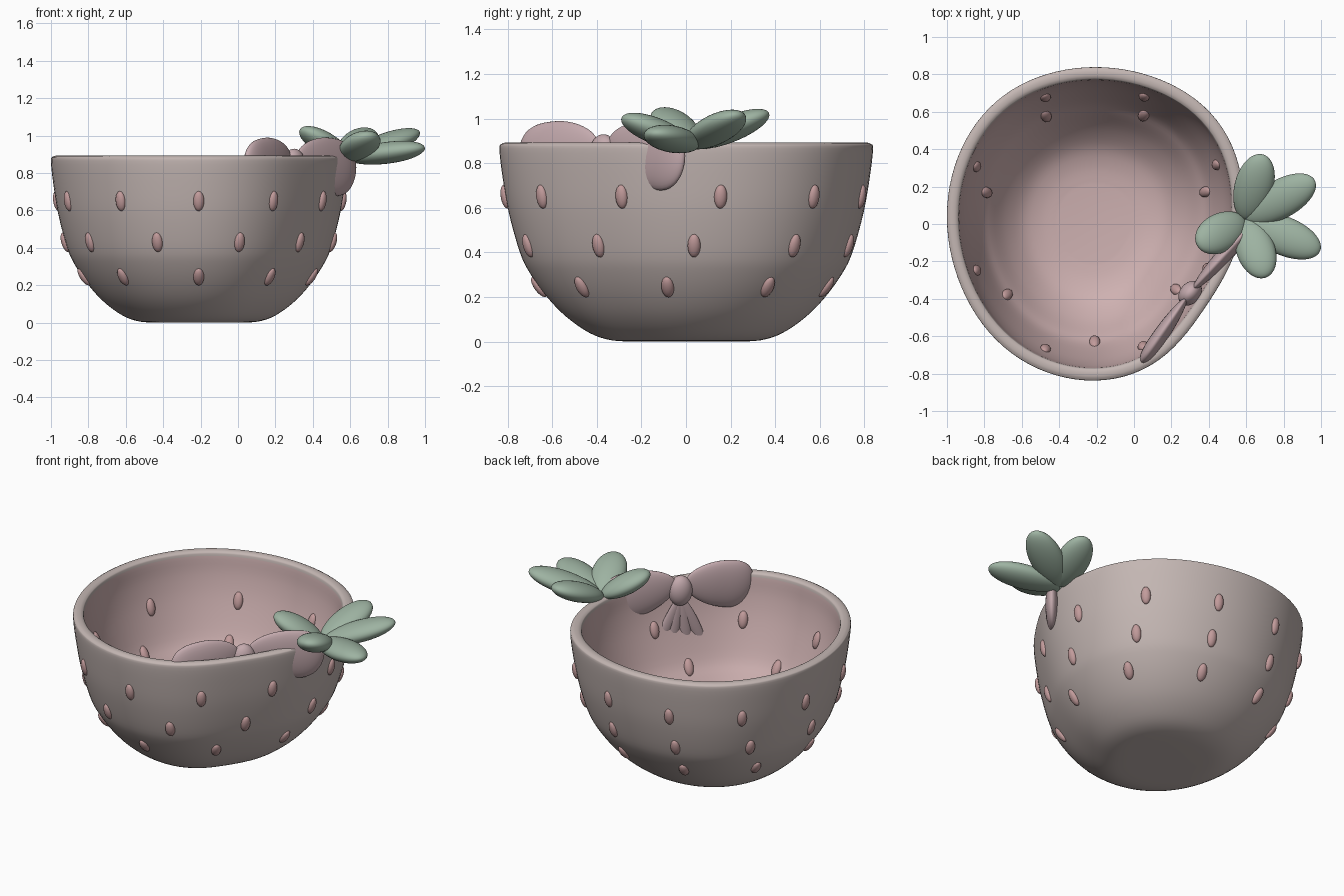
import bpy, bmesh, math
from mathutils import Vector, Matrix

if "Cube" in bpy.data.objects:
    bpy.data.objects.remove(bpy.data.objects["Cube"])


def material(name, rgb):
    m = bpy.data.materials.new(name)
    m.diffuse_color = (*rgb, 1)
    m.use_nodes = True
    m.node_tree.nodes["Principled BSDF"].inputs["Base Color"].default_value = m.diffuse_color
    return m


OUTER = material("clay_outside", (0.55, 0.47, 0.45))
INNER = material("pink_inside", (0.62, 0.44, 0.44))
SEED = material("seed_pink", (0.54, 0.33, 0.33))
BOW = material("bow_pink", (0.55, 0.40, 0.42))
GREEN = material("leaf_green", (0.34, 0.45, 0.36))


def finish(name, bm, *mats):
    bmesh.ops.recalc_face_normals(bm, faces=bm.faces)
    for f in bm.faces:
        f.smooth = True
    me = bpy.data.meshes.new(name)
    bm.to_mesh(me)
    bm.free()
    for m in mats:
        me.materials.append(m)
    ob = bpy.data.objects.new(name, me)
    bpy.context.collection.objects.link(ob)
    return ob


def smooth_path(pts, n=4):
    """Catmull-Rom through 2D points"""
    out = []
    for i in range(len(pts) - 1):
        p0, p1 = pts[max(i - 1, 0)], pts[i]
        p2, p3 = pts[i + 1], pts[min(i + 2, len(pts) - 1)]
        for k in range(n):
            t = k / n
            out.append(tuple(0.5 * (2 * b + (c - a) * t + (2 * a - 5 * b + 4 * c - d) * t * t
                                    + (3 * b - a - 3 * c + d) * t ** 3)
                             for a, b, c, d in zip(p0, p1, p2, p3)))
    return out + [pts[-1]]


def bump(theta, centre, width):
    d = (math.degrees(theta) - centre + 180) % 360 - 180
    return math.exp(-(d / width) ** 2)


def section(theta, s, z):
    """Egg-shaped horizontal section, flattened at the front right under the bow"""
    c, sn = math.cos(theta), math.sin(theta)
    s *= (1 - 0.065 * bump(theta, 323, 25) + 0.04 * bump(theta, 35, 30)
          + 0.012 * bump(theta, 230, 25) + 0.012 * bump(theta, 130, 25))
    return Vector((-0.21 + 0.79 * s * c, s * (0.837 * sn + 0.04 * c * c), z))


# Bowl: (scale, height) profiles, outside going up and inside going down
WALL_OUT = [(0.27, 0), (0.40, 0.006), (0.515, 0.038), (0.64, 0.11), (0.745, 0.20), (0.835, 0.305),
            (0.89, 0.40), (0.95, 0.58), (0.985, 0.75), (1.0, 0.865)]
RIM = [(0.988, 0.887), (0.96, 0.893), (0.932, 0.887)]
WALL_IN = [(0.92, 0.865), (0.905, 0.75), (0.862, 0.60), (0.775, 0.40), (0.70, 0.305), (0.605, 0.20),
           (0.49, 0.115), (0.37, 0.075), (0.25, 0.06)]
profile = smooth_path(WALL_OUT + RIM + WALL_IN)
SIDES = 96
bm = bmesh.new()
rings = [[bm.verts.new(section(2 * math.pi * i / SIDES, s, z)) for i in range(SIDES)]
         for s, z in profile]
inside_start = 4 * (len(WALL_OUT) + len(RIM))
for j in range(len(rings) - 1):
    for i in range(SIDES):
        k = (i + 1) % SIDES
        f = bm.faces.new((rings[j][i], rings[j][k], rings[j + 1][k], rings[j + 1][i]))
        f.material_index = 1 if j >= inside_start else 0
bm.faces.new(rings[0])
bm.faces.new(rings[-1]).material_index = 1
finish("bowl", bm, OUTER, INNER)


def scale_at(wall, z):
    w = sorted(wall, key=lambda p: p[1])
    for (s0, z0), (s1, z1) in zip(w, w[1:]):
        if z0 <= z <= z1:
            return s0 + (s1 - s0) * (z - z0) / (z1 - z0)


def seed_row(bm, wall, z, count, start):
    for i in range(count):
        th = math.radians(start + 360 * i / count)
        p = section(th, scale_at(wall, z), z)
        up = (section(th, scale_at(wall, z + 0.04), z + 0.04)
              - section(th, scale_at(wall, z - 0.04), z - 0.04)).normalized()
        side = section(th + 0.02, 1, 0) - section(th - 0.02, 1, 0)
        side = (side - up * side.dot(up)).normalized()
        rot = Matrix((side, up.cross(side), up)).transposed().to_4x4()
        mat = Matrix.Translation(p) @ rot @ Matrix.Diagonal((0.029, 0.022, 0.054, 1))
        bmesh.ops.create_uvsphere(bm, u_segments=16, v_segments=10, radius=1, matrix=mat)


# Seeds outside and inside
outer_wall, inner_wall = smooth_path(WALL_OUT), smooth_path(WALL_IN)
bm = bmesh.new()
for z, count, start in ((0.65, 11, 270), (0.43, 10, 288), (0.245, 9, 270)):
    seed_row(bm, outer_wall, z, count, start)
finish("outer_seeds", bm, SEED)
bm = bmesh.new()
seed_row(bm, inner_wall, 0.605, 8, 22.5)
seed_row(bm, inner_wall, 0.365, 7, 270)
finish("inner_seeds", bm, SEED)


def petal(name, base, tip, width, thick, normal, mat, w0=0.8, w1=1.2, full=2):
    """Tapered ellipsoid from base to tip, flattened along the normal; full > 2 squares the tip"""
    base, tip = Vector(base), Vector(tip)
    x = (tip - base).normalized()
    y = Vector(normal).cross(x).normalized()
    n = x.cross(y)
    bm = bmesh.new()
    bmesh.ops.create_uvsphere(bm, u_segments=32, v_segments=24, radius=1)
    for v in bm.verts:
        z = v.co.z
        t = (z + 1) / 2
        w = w0 + (w1 - w0) * t
        if 0 < z < 0.999:
            w *= math.sqrt((1 - z ** full) / (1 - z * z))
        v.co = base + (tip - base) * t + y * (v.co.x * width * w) + n * (v.co.y * thick * w)
    return finish(name, bm, mat)


# Leaf cluster on the rim
for i, tip in enumerate([(0.69, 0.37, 1.025), (0.965, 0.235, 1.02), (0.995, -0.145, 0.935),
                         (0.705, -0.285, 1.005), (0.34, -0.115, 1.035)]):
    petal(f"leaf_{i + 1}", (0.59, 0.025, 0.88), tip, 0.103, 0.058, (0, 0, 1), GREEN, 0.95, 1.05)

# Bow across the front right of the rim
knot = Vector((0.30, -0.37, 0.835))
across = Vector((0.77, -0.64, 0))
for name, base, tip in (("left", (0.28, -0.395, 0.89), (0.04, -0.745, 0.80)),
                        ("right", (0.315, -0.35, 0.89), (0.625, -0.01, 0.80))):
    petal(f"bow_loop_{name}", base, tip, 0.15, 0.042, across, BOW, 0.8, 1.15, 2.8)
petal("bow_knot", knot - Vector((0, 0, 0.095)), knot + Vector((0, 0, 0.095)),
      0.073, 0.055, across, BOW, 1, 1)

# Narrow bow tails hanging inside, sinking into the wall
along = Vector((0.64, 0.77, 0))
for i, off in enumerate((-0.15, -0.05, 0.06, 0.15)):
    tip = knot + along * off + across * 0.01 + Vector((0, 0, -0.38))
    petal(f"bow_tail_{i + 1}", knot + Vector((0, 0, -0.03)), tip, 0.033, 0.014, across, BOW,
          0.9, 1.1)
